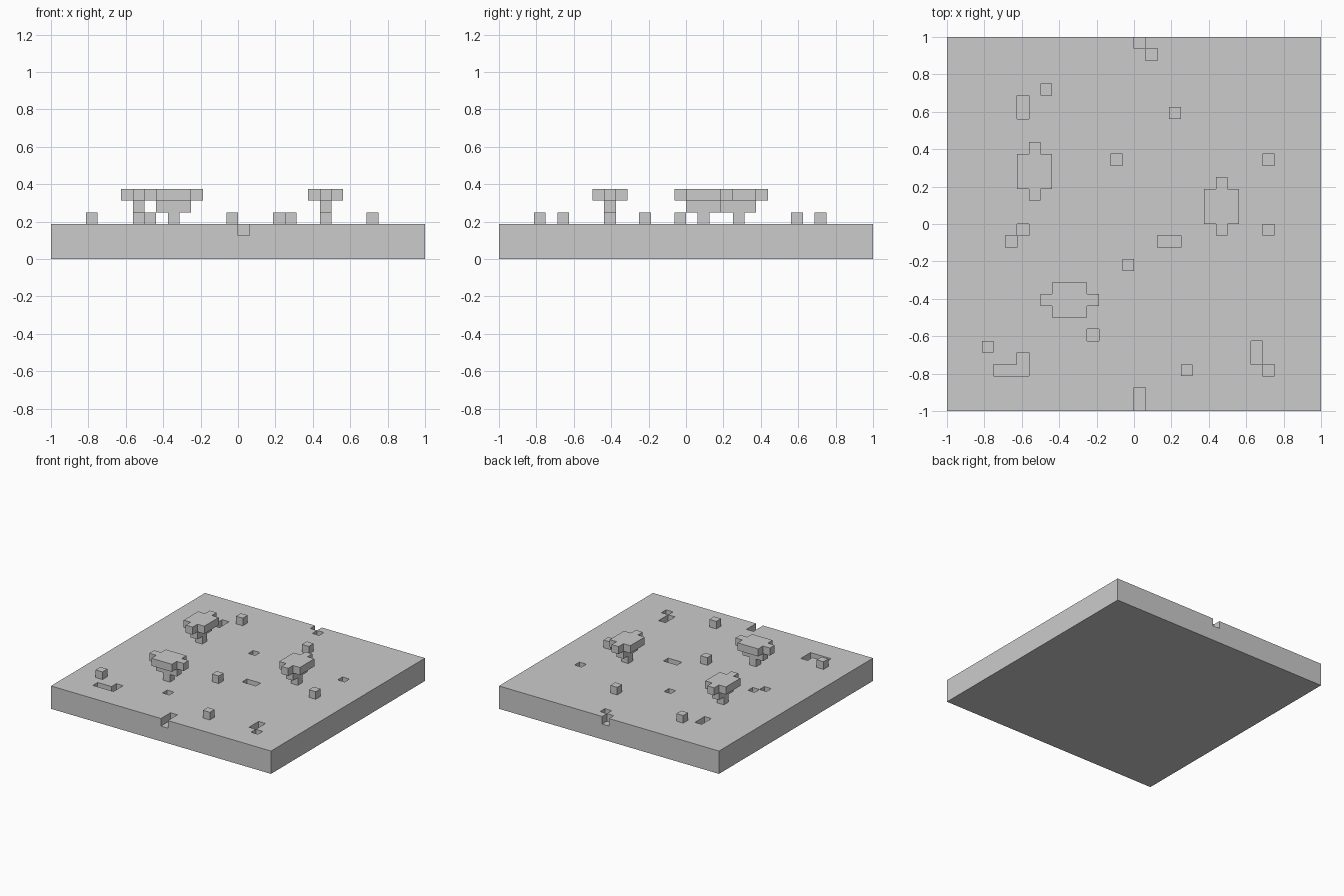
import bpy, bmesh
from mathutils import Vector

if "Cube" in bpy.data.objects:
    bpy.data.objects.remove(bpy.data.objects["Cube"])

V = 2 / 32  # cell size; the slab is 32 x 32 x 3 cells

# Dents in the ground, one cell deep (column, row)
dents = [(16, 0), (16, 1), (16, 31), (17, 30), (6, 25), (6, 26), (14, 21), (27, 21),
         (6, 15), (5, 14), (18, 14), (19, 14), (12, 6), (4, 3), (5, 3), (6, 3), (6, 4),
         (26, 4), (26, 5), (27, 3)]
# Single blocks standing on the ground
blocks = [(8, 27), (19, 25), (27, 15), (15, 12), (3, 5), (20, 3)]
# Small trees: centre column, row, long direction
trees = [(7, 20, (0, 1)), (23, 17, (0, 1)), (10, 9, (1, 0))]


def tree_cells(i, j, d):
    """Stem, narrow three-cell tier, then a 3 x 3 canopy with two tips."""
    cells = {(i, j, 3)}
    cells |= {(i + d[0] * k, j + d[1] * k, 4) for k in (-1, 0, 1)}
    cells |= {(i + a, j + b, 5) for a in (-1, 0, 1) for b in (-1, 0, 1)}
    cells |= {(i + d[0] * k, j + d[1] * k, 5) for k in (-2, 2)}
    return cells


parts = {"ground_slab": {(i, j, k) for i in range(32) for j in range(32) for k in range(3)}
         - {(i, j, 2) for i, j in dents}}
for n, (i, j) in enumerate(blocks):
    parts[f"ground_block_{n + 1}"] = {(i, j, 3)}
for n, t in enumerate(trees):
    parts[f"tree_{n + 1}"] = tree_cells(*t)
solid = set().union(*parts.values())


def build(name, cells):
    """Mesh the outer faces of a set of cells."""
    bm = bmesh.new()
    verts = {}

    def corner(p):
        key = tuple(int(round(c)) for c in p)
        if key not in verts:
            verts[key] = bm.verts.new(((key[0] - 16) * V, (key[1] - 16) * V, key[2] * V))
        return verts[key]

    for c in cells:
        for axis in range(3):
            for s in (-1, 1):
                n = Vector((0, 0, 0))
                n[axis] = s
                if tuple(c[a] + int(n[a]) for a in range(3)) in solid:
                    continue
                u = Vector((0, 0, 0))
                u[(axis + 1) % 3] = 1
                w = n.cross(u)
                mid = Vector(c) + Vector((.5, .5, .5)) + n / 2
                bm.faces.new([corner(mid + (u * a + w * b) / 2)
                              for a, b in ((-1, -1), (1, -1), (1, 1), (-1, 1))])
    mesh = bpy.data.meshes.new(name)
    bm.to_mesh(mesh)
    bm.free()
    bpy.context.collection.objects.link(bpy.data.objects.new(name, mesh))


for name, cells in parts.items():
    build(name, cells)
